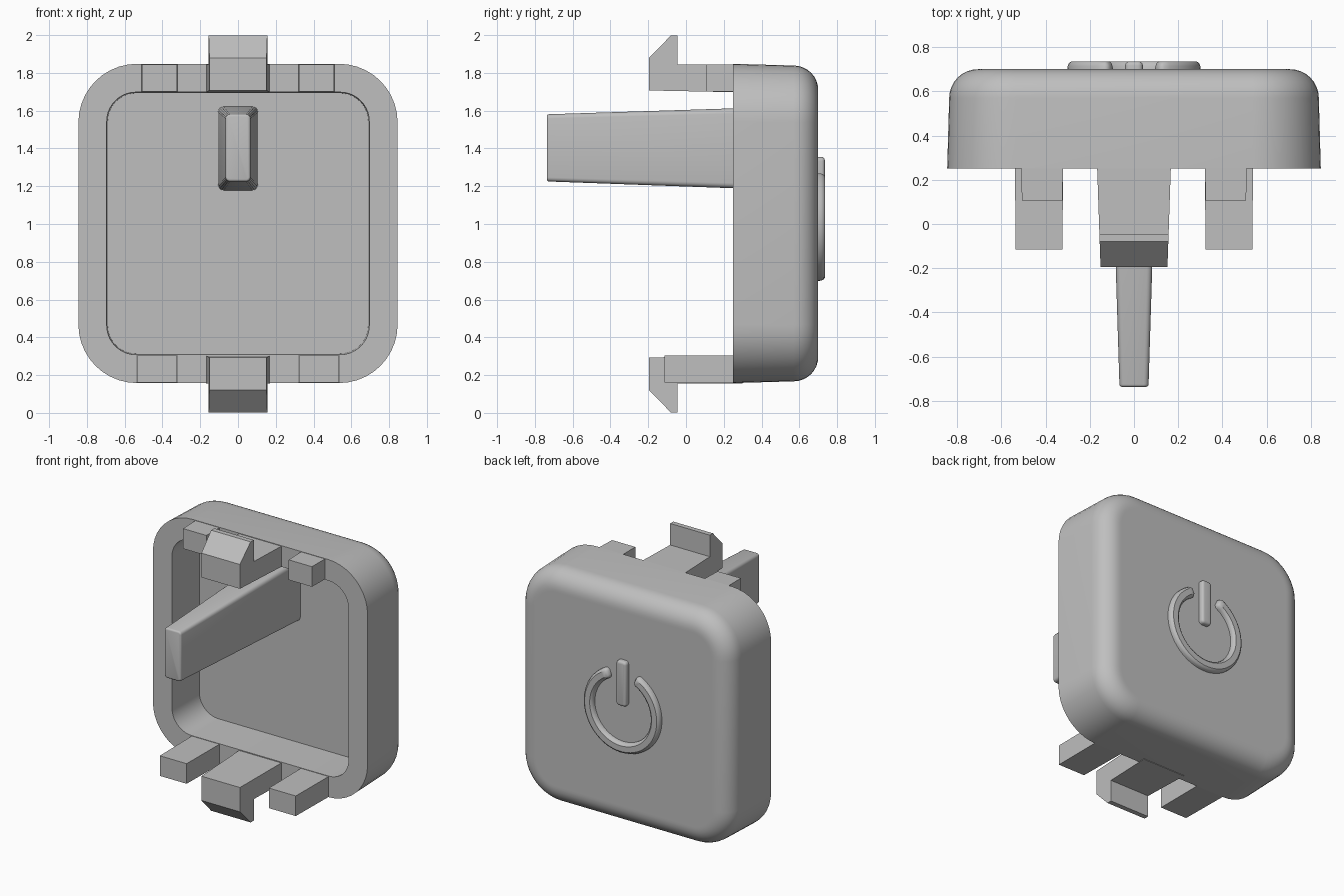
import bpy
import bmesh
from math import sin, cos, pi, radians

cube = bpy.data.objects.get("Cube")
if cube:
    bpy.data.objects.remove(cube, do_unlink=True)

MID = 1.003      # height of the cap's centre
RIM = 0.25       # y of the open rim
BACK = 0.70      # y of the outer face

grey = bpy.data.materials.new("light grey plastic")
grey.use_nodes = True
grey.diffuse_color = (0.52, 0.52, 0.52, 1)
grey.node_tree.nodes["Principled BSDF"].inputs["Base Color"].default_value = grey.diffuse_color


def loft(name, sections):
    """Skin a row of equal-length closed sections and cap both ends."""
    bm = bmesh.new()
    rows = [[bm.verts.new(p) for p in s] for s in sections]
    for a, b in zip(rows, rows[1:]):
        for i in range(len(a)):
            j = (i + 1) % len(a)
            bm.faces.new((a[i], a[j], b[j], b[i]))
    bm.faces.new(rows[0])
    bm.faces.new(rows[-1])
    bmesh.ops.recalc_face_normals(bm, faces=bm.faces)
    mesh = bpy.data.meshes.new(name)
    bm.to_mesh(mesh)
    bm.free()
    mesh.materials.append(grey)
    obj = bpy.data.objects.new(name, mesh)
    bpy.context.collection.objects.link(obj)
    return obj


def rounded(y, hx, hz, r, cz, n=10):
    """Rounded rectangle facing y."""
    pts = []
    for k, (sx, sz) in enumerate(((1, 1), (-1, 1), (-1, -1), (1, -1))):
        for i in range(n + 1):
            a = (k + i / n) * pi / 2
            pts.append((sx * (hx - r) + r * cos(a), y, cz + sz * (hz - r) + r * sin(a)))
    return pts


def fillet(y, hx, hz, r, cz, f, steps, n=10):
    """Sections that round the sides over into a face at y, towards the sign of f."""
    out = []
    size = abs(f)
    for i in range(steps + 1):
        a = i / steps * pi / 2
        d = size * (1 - cos(a))
        out.append(rounded(y - f * (1 - sin(a)), hx - d, hz - d, r - d, cz, n))
    return out


# Hollow cap: cavity floor, cavity wall, rim, outer wall, rounded back
cap = [rounded(0.55, 0.69, 0.69, 0.15, MID),
       rounded(RIM, 0.695, 0.695, 0.155, MID),
       rounded(RIM, 0.845, 0.845, 0.31, MID)]
cap += fillet(BACK, 0.836, 0.836, 0.30, MID, 0.13, 8)
cap.append(rounded(BACK, 0.69, 0.69, 0.155, MID))
loft("cap_shell", cap)

# Tapered plunger stem
stem = [rounded(0.56, 0.106, 0.222, 0.03, 1.40, 4)]
stem += fillet(-0.737, 0.066, 0.178, 0.022, 1.403, -0.012, 3, 4)
loft("plunger_stem", stem)

# Snap latches, hook pointing outwards (profile: y, height above centre)
hook = [(0.30, 0.697), (-0.195, 0.707), (-0.195, 0.88), (-0.08, 0.998),
        (-0.045, 0.998), (-0.045, 0.845), (0.30, 0.844)]
for name, side in (("top_latch", 1), ("bottom_latch", -1)):
    loft(name, [[(s * (0.158 + 0.034 * y), y, 1 + side * h) for y, h in hook]
                for s in (-1, 1)])

# Guide prongs: short ones above, long ones below
for name, side, tip, outer in (("top", 1, 0.107, 0.507), ("bottom", -1, -0.115, 0.535)):
    for label, s in (("left", 1), ("right", -1)):
        sections = []
        for y, grow in ((0.30, 0.004), (tip, 0)):
            x0, x1 = s * (0.324 - grow), s * (outer + grow)
            z0, z1 = MID + side * 0.698, MID + side * (0.841 + grow / 2)
            sections.append([(x0, y, z0), (x1, y, z0), (x1, y, z1), (x0, y, z1)])
        loft(f"{name}_{label}_prong", sections)

# Raised open ring on the back, with softened edges and ends
TOP = 0.735
half = [(0.038, 0.69), (0.036, 0.715), (0.031, 0.727), (0.02, TOP)]
profile = half + [(-w, y) for w, y in reversed(half)]
start, end, count = radians(23), radians(337), 56
stations = [(start, 0.55), (start + 0.03, 0.85)]
stations += [(start + 0.07 + (end - start - 0.14) * i / count, 1) for i in range(count + 1)]
stations += [(end - 0.03, 0.85), (end, 0.55)]
ring = []
for a, k in stations:
    ring.append([((0.264 + w * k) * sin(a), 0.69 + (y - 0.69) * k,
                  1 + (0.264 + w * k) * cos(a)) for w, y in profile])
loft("raised_ring", ring)

# Raised bar in the ring's gap
bar = [rounded(0.69, 0.04, 0.16, 0.022, 1.195, 4)]
bar += fillet(TOP, 0.04, 0.16, 0.022, 1.195, 0.018, 4, 4)
loft("raised_bar", bar)

# Smooth the rounded areas, keep hard edges crisp
bpy.ops.object.select_all(action="DESELECT")
for obj in bpy.context.collection.objects:
    if obj.type == "MESH" and grey.name in obj.data.materials:
        obj.select_set(True)
        bpy.context.view_layer.objects.active = obj
bpy.ops.object.shade_smooth_by_angle(angle=radians(35))
